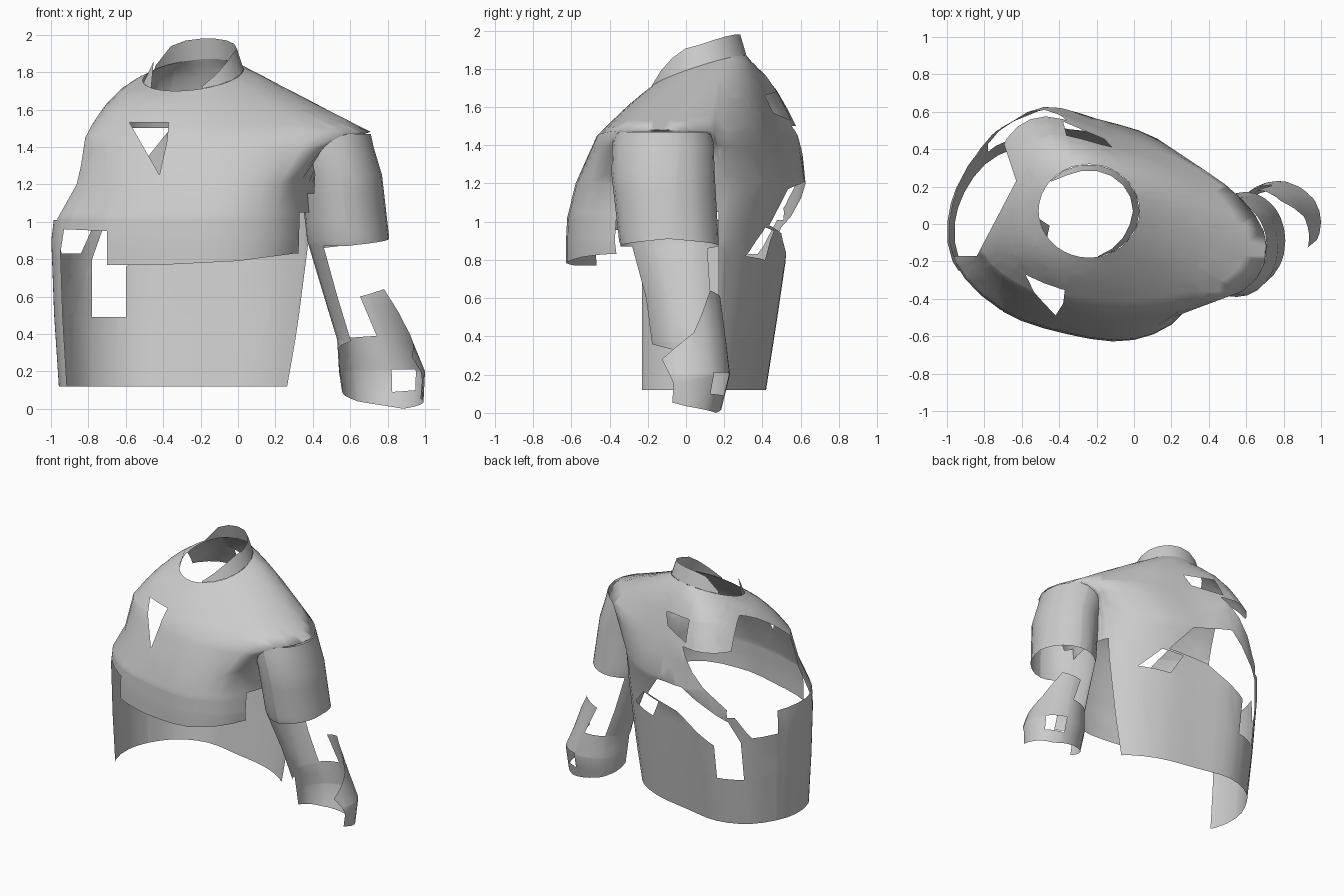
import bpy, bmesh, math
from mathutils import Vector

if "Cube" in bpy.data.objects:
    bpy.data.objects.remove(bpy.data.objects["Cube"])


def loop_spline(pts, sub):
    """Closed smooth loop through 2D points."""
    out, n = [], len(pts)
    for i in range(n):
        a, b, c, d = (Vector(pts[(i + k - 1) % n]) for k in range(4))
        for s in range(sub):
            t = s / sub
            out.append(0.5 * (2 * b + (c - a) * t + (2 * a - 5 * b + 4 * c - d) * t * t
                              + (3 * b - a - 3 * c + d) * t ** 3))
    return out


def inside(p, q, poly):
    odd = False
    for (x1, y1), (x2, y2) in zip(poly, poly[1:] + poly[:1]):
        if (y1 > q) != (y2 > q) and p < (x2 - x1) * (q - y1) / (y2 - y1) + x1:
            odd = not odd
    return odd


def slice_by(bm, faces, co, no):
    geom = set(faces)
    for f in faces:
        geom.update(f.edges)
        geom.update(f.verts)
    bmesh.ops.bisect_plane(bm, geom=list(geom), dist=1e-5, plane_co=co, plane_no=no)


def cut(bm, poly, a=0, b=2, lo=-9.0, hi=9.0):
    """Tear a polygon, drawn on axes a and b, out of a sheet between lo and hi on the third axis."""
    c = 3 - a - b
    axis = Vector([float(i == c) for i in range(3)])
    for lim in (lo, hi):
        if abs(lim) < 5:
            slice_by(bm, bm.faces[:], axis * lim, axis)

    def hit():
        return [f for f in bm.faces if lo < f.calc_center_median()[c] < hi]
    for p, q in zip(poly, poly[1:] + poly[:1]):
        co, no = Vector((0, 0, 0)), Vector((0, 0, 0))
        co[a], co[b] = p
        no[a], no[b] = p[1] - q[1], q[0] - p[0]
        slice_by(bm, hit(), co, no.normalized())
    dead = []
    for f in hit():
        m = f.calc_center_median()
        if inside(m[a], m[b], poly):
            dead.append(f)
    bmesh.ops.delete(bm, geom=dead, context='FACES')


def sheet(rows, closed):
    """Quad sheet through rows of points."""
    bm = bmesh.new()
    vs = [[bm.verts.new(p) for p in r] for r in rows]
    n = len(rows[0])
    for r0, r1 in zip(vs, vs[1:]):
        for i in range(n if closed else n - 1):
            k = (i + 1) % n
            bm.faces.new((r0[i], r0[k], r1[k], r1[i]))
    return bm


def finish(bm, name):
    me = bpy.data.meshes.new(name)
    bm.to_mesh(me)
    bm.free()
    me.shade_smooth()
    ob = bpy.data.objects.new(name, me)
    bpy.context.collection.objects.link(ob)


# Key outlines seen from above: chest, shoulders, neck
CHEST = loop_spline([(.42, -.05), (.36, .22), (.1, .43), (-.25, .53), (-.56, .59), (-.82, .45),
                     (-.98, .12), (-.97, -.2), (-.72, -.46), (-.35, -.59), (0, -.62), (.28, -.46)], 3)
SHOULDER = loop_spline([(.71, -.12), (.58, .13), (.25, .36), (-.15, .49), (-.48, .6), (-.7, .48),
                        (-.82, .12), (-.81, -.15), (-.62, -.32), (-.3, -.44), (.12, -.46), (.58, -.36)], 3)


def neck(deg, k=1.0, up=0.0):
    t = math.radians(deg)
    c, s = math.cos(t), math.sin(t)
    return Vector((-.24 + .27 * k * c, .07 + .25 * k * s, 1.785 + .03 * c + .08 * s + up))


def scaled(sx, ox, front, back, z):
    return [Vector((ox + (p.x - ox) * sx, p.y * (back if p.y > 0 else front), z)) for p in CHEST]


# Torso, hem to neckline
upper = scaled(.92, .42, .92, 1.06, 1.2)
top = [Vector((p.x, p.y, 1.45 + .03 * max(0, p.x) / .7)) for p in SHOULDER]
under = []
for p, q in zip(upper, top):
    r = p.lerp(q, .72)
    r.x = min(r.x, .46)
    under.append(r)
rows = [scaled(.91, -.55, 1, .71, .12), scaled(.96, -.62, 1, .81, .5), scaled(1, 0, 1, .91, .9),
        scaled(.99, .42, .99, .97, 1.02), upper, under, top]
for t in (.2, .4, .6, .8, 1):
    row = []
    for i, p in enumerate(top):
        n, ang = neck(i * 10), math.radians(i * 10)
        r = p.lerp(n, t)
        bulge = .12 - .11 * math.cos(ang) + .05 * math.sin(ang)
        r.z += (n.z - p.z) * bulge * math.sin(math.pi * t)
        row.append(r)
    rows.append(row)
body = sheet(rows, True)

# Missing lower front, and open right side below the arm
cut(body, [(-1.2, 0), (.7, 0), (.7, .84), (.3, .83), (0, .79), (-.4, .77), (-.7, .77),
           (-.7, .95), (-.93, .96), (-.95, .83), (-1.2, .83)], hi=-.23)
cut(body, [(.1, 0), (.7, 0), (.7, .81), (.1, .81)], lo=-.3, hi=.17)
cut(body, [(.3, 0), (.7, 0), (.7, 1.05), (.33, 1.05)], hi=.17)
# Armhole under the shoulder
cut(body, [(.455, 1.0), (1, 1.0), (1, 1.455), (.455, 1.455)], lo=-.36, hi=.13)
# Chest hole
cut(body, [(-.58, 1.53), (-.37, 1.53), (-.38, 1.43), (-.42, 1.25)], hi=0)
# Back holes
cut(body, [(-.38, 1.53), (-.16, 1.57), (-.12, 1.66), (-.36, 1.68)], lo=.2)
cut(body, [(.22, .82), (0, .8), (-.08, .95), (.08, .97)], lo=.15)
cut(body, [(.03, .98), (-.12, 1.17), (-.4, 1.21), (-.72, .97), (-.78, .8), (-.78, .49),
           (-.6, .49), (-.6, .76), (-.27, .94)], lo=.15)
# Torn away left back and left shoulder
cut(body, [(-.36, 1.5), (-.56, 1.25), (-.75, 1.03), (-.84, .83), (-1.2, .83), (-1.2, 1.5)], lo=.2)
cut(body, [(-.63, .23), (-.71, .47), (-.75, .8), (-1.3, .8), (-1.3, -.17), (-.84, -.17)],
    a=0, b=1, lo=1.01)
finish(body, "torso")

# Sleeve: rings of z, centre x, centre y, radius x, radius y
ARM = [(0, .78, 0, .21, .18), (.2, .77, .01, .23, .22), (.37, .73, -.01, .2, .22),
       (.6, .66, -.04, .2, .22), (.9, .59, -.09, .22, .26), (1.25, .55, -.12, .22, .27),
       (1.4, .50, -.12, .225, .265), (1.47, .48, -.12, .23, .255)]
sleeve = sheet([[Vector((d, 0, r[0])) for d in range(-90, 271, 15)] for r in ARM], False)
# Short outer sleeve, ragged cuff, cuff hole and armpit, drawn as angle against height
cut(sleeve, [(-95, .87), (0, .91), (130, .86), (130, .38), (85, .39), (92, .6), (50, .64),
             (15, .42), (-35, .28), (-95, .28)])
cut(sleeve, [(230, .87), (275, .87), (275, -.1), (195, -.1), (195, .33), (230, .36)])
cut(sleeve, [(-95, .3), (-35, .28), (-20, .15), (-28, -.1), (-95, -.1)])
cut(sleeve, [(-30, .06), (0, .035), (60, 0), (130, .04), (200, .11), (200, -.1), (-30, -.1)])
cut(sleeve, [(38, .1), (77, .09), (77, .21), (38, .21)])
cut(sleeve, [(115, 1.5), (245, 1.5), (225, 1.15), (135, 1.15)])
for v in sleeve.verts:
    z = v.co.z
    k = max(i for i in range(len(ARM) - 1) if ARM[i][0] <= z + 1e-4)
    t = (z - ARM[k][0]) / (ARM[k + 1][0] - ARM[k][0])
    cx, cy, rx, ry = (p + (q - p) * t for p, q in zip(ARM[k][1:], ARM[k + 1][1:]))
    d = math.radians(v.co.x)
    v.co = (cx + rx * math.cos(d), cy + ry * math.sin(d), z)
finish(sleeve, "sleeve")


# Standing collar and torn collar tip
def collar(name, start, step, heights):
    low = [neck(start + i * step) for i in range(len(heights))]
    high = [neck(start + i * step, 1 - 1.2 * h, h) for i, h in enumerate(heights)]
    finish(sheet([low, high], False), name)


collar("collar", -80, 20, [.01, .06, .1, .12, .11, .11, .11, .11, .11, .11, .1, .02])
collar("collar_tip", 190, 12, [0, .13, 0])
